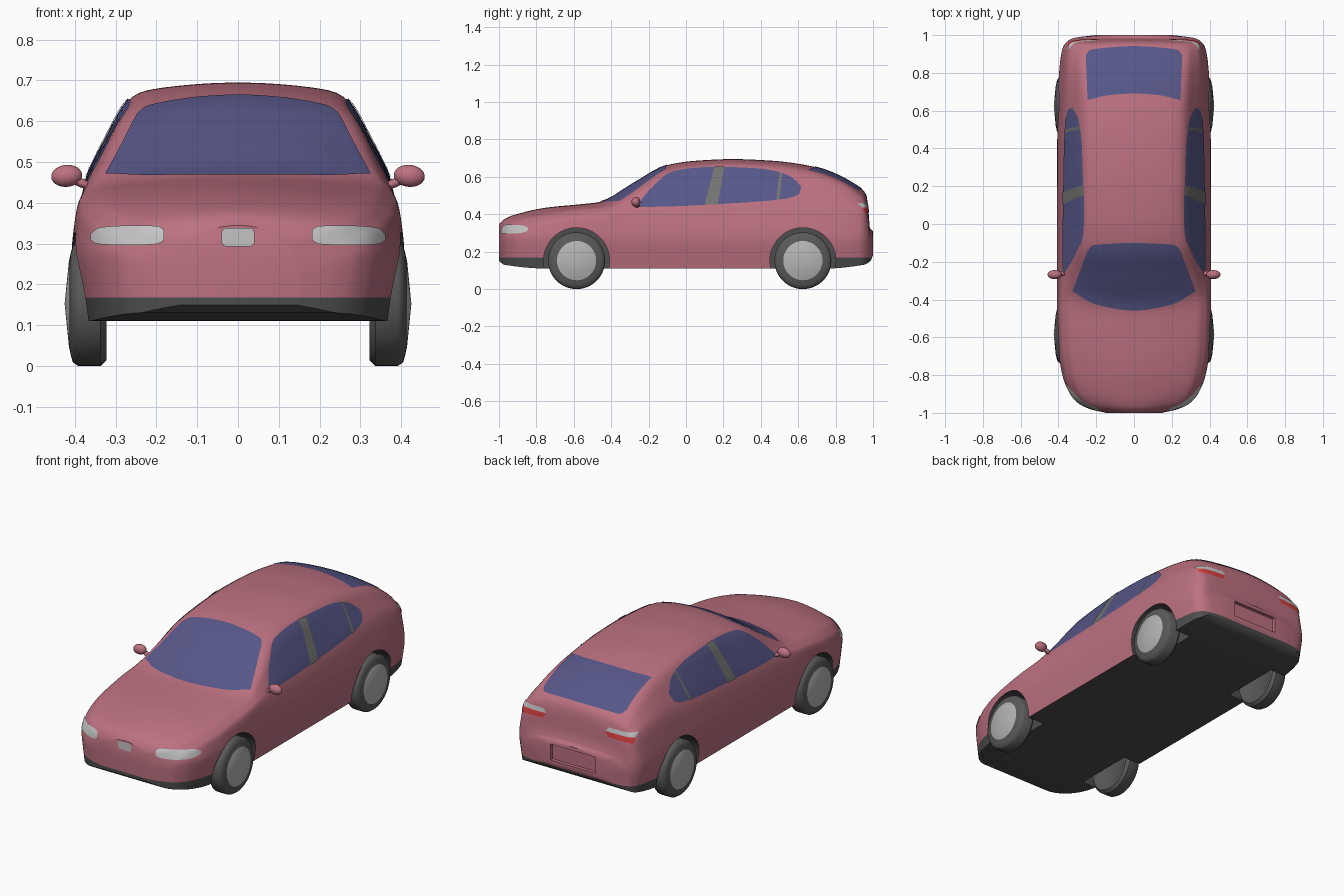
import bpy, bmesh, math
from mathutils import Vector
from mathutils.bvhtree import BVHTree

if "Cube" in bpy.data.objects:
    bpy.data.objects.remove(bpy.data.objects["Cube"])

def mat(name, rgb):
    m = bpy.data.materials.new(name)
    m.diffuse_color = (*rgb, 1)
    m.use_nodes = True
    m.node_tree.nodes["Principled BSDF"].inputs["Base Color"].default_value = m.diffuse_color
    return m

PAINT = mat("rose paint", (0.50, 0.165, 0.215))
GLASS = mat("blue glass", (0.095, 0.095, 0.25))
DARK = mat("dark trim", (0.075, 0.075, 0.075))
TYRE = mat("tyre grey", (0.10, 0.10, 0.10))
PILLAR = mat("pillar grey", (0.17, 0.17, 0.165))
SILVER = mat("silver", (0.46, 0.46, 0.46))
LAMP = mat("lamp white", (0.55, 0.55, 0.55))
RED = mat("lamp red", (0.66, 0.05, 0.05))

def curve(pts):
    """Smooth curve through (x, value) keys without overshoot."""
    n = len(pts)
    d = [(pts[i+1][1] - pts[i][1]) / (pts[i+1][0] - pts[i][0]) for i in range(n - 1)]
    m = [d[0]] + [2*a*b/(a+b) if a*b > 0 else 0 for a, b in zip(d, d[1:])] + [d[-1]]
    def f(x):
        x = min(max(x, pts[0][0]), pts[-1][0])
        i = 0
        while i < n - 2 and x > pts[i+1][0]:
            i += 1
        h = pts[i+1][0] - pts[i][0]
        t = (x - pts[i][0]) / h
        return ((2*t**3 - 3*t*t + 1)*pts[i][1] + (t**3 - 2*t*t + t)*h*m[i]
                + (3*t*t - 2*t**3)*pts[i+1][1] + (t**3 - t*t)*h*m[i+1])
    return f

def finish(name, bm, mats, angle=35):
    me = bpy.data.meshes.new(name)
    bm.to_mesh(me)
    bm.free()
    ob = bpy.data.objects.new(name, me)
    bpy.context.collection.objects.link(ob)
    for m in mats:
        me.materials.append(m)
    smooth(ob, angle)
    return ob

def smooth(ob, angle=35):
    bpy.ops.object.select_all(action='DESELECT')
    ob.select_set(True)
    bpy.context.view_layer.objects.active = ob
    bpy.ops.object.shade_smooth_by_angle(angle=math.radians(angle))

# Body curves along the length: centre top, roof edge, shoulder, floor, plan
top_z = curve([(-1, .345), (-.97, .375), (-.9, .402), (-.75, .435), (-.55, .455), (-.46, .466),
               (-.28, .566), (-.1, .663), (.05, .686), (.25, .695), (.45, .687), (.68, .655),
               (.94, .535), (.965, .5), (.975, .43), (.982, .33), (1, .31)])
edge_z = curve([(-1, .31), (-.95, .345), (-.85, .38), (-.6, .425), (-.4, .448), (-.3, .502),
                (-.1, .628), (.05, .658), (.25, .669), (.45, .661), (.68, .625), (.95, .49), (1, .28)])
edge_w = curve([(-1, .34), (-.6, .34), (-.4, .345), (-.3, .325), (-.1, .278), (.05, .266),
                (.5, .266), (.7, .275), (.95, .305), (1, .32)])
belt_z = curve([(-1, .27), (-.9, .325), (-.6, .385), (-.3, .42), (.3, .45), (.7, .475), (.95, .44), (1, .25)])
belt_w = curve([(-1, .39), (-.5, .395), (-.3, .387), (.4, .377), (.7, .37), (1, .38)])
floor_z = curve([(-1, .15), (-.97, .13), (-.75, .11), (.75, .11), (.95, .13), (.985, .15), (1, .18)])
plan = curve([(-1, .36), (-.98, .57), (-.95, .72), (-.9, .83), (-.8, .93), (-.65, .985), (-.4, 1),
              (.4, 1), (.7, .99), (.85, .965), (.93, .93), (.97, .86), (.985, .78), (1, .5)])

def section(y):
    """Half cross-section from floor centre to roof centre."""
    k, zt, zb = plan(y), top_z(y), floor_z(y)
    zr = min(edge_z(y), zt - .015)
    zs = min(belt_z(y), zr - .02)
    zm = min(.275, zs - .03)
    keys = [(0, zb), (.385*k, zb), (.411*k, zm), (belt_w(y)*k, zs), (edge_w(y)*k, zr)]
    pts = []
    for a, b, n in zip(keys, keys[1:], (4, 8, 7, 10)):
        pts += [Vector((a[0] + (b[0]-a[0])*i/n, a[1] + (b[1]-a[1])*i/n)) for i in range(n)]
    w = keys[4][0]
    pts += [Vector((w*(1 - i/12), zt + (zr - zt)*(1 - i/12)**2)) for i in range(13)]
    for _ in range(4):
        old = [p.copy() for p in pts]
        for i in range(5, len(pts) - 1):
            pts[i] = old[i]*.5 + (old[i-1] + old[i+1])*.25
    return pts

# Body shell lofted from the sections
bm = bmesh.new()
rings = []
N = 140
for j in range(N + 1):
    s = -1 + 2*j/N
    y = .75*math.sin(math.pi/2*s) + .25*s
    half = section(y)
    ring = [(p.x, p.y) for p in half] + [(-p.x, p.y) for p in half[-2:0:-1]]
    rings.append([bm.verts.new((x, y, z)) for x, z in ring])
for a, b in zip(rings, rings[1:]):
    for i in range(len(a)):
        k = (i + 1) % len(a)
        bm.faces.new((a[i], a[k], b[k], b[i]))
bm.faces.new(rings[0])
bm.faces.new(rings[-1])
bmesh.ops.bisect_plane(bm, geom=bm.verts[:] + bm.edges[:] + bm.faces[:], dist=1e-5,
                       plane_co=(0, 0, .168), plane_no=(0, 0, 1))
bmesh.ops.recalc_face_normals(bm, faces=bm.faces[:])
body = finish("car_body", bm, [PAINT, DARK])

# Cut wheel arches and the number plate recess
AXLES, HUB_Z, ARCH = (-.585, .625), .152, .176
cutters = []
for y in AXLES:
    for s in (1, -1):
        bpy.ops.mesh.primitive_cylinder_add(vertices=64, radius=ARCH, depth=.3,
            location=(s*.43, y, HUB_Z), rotation=(0, math.pi/2, 0))
        cutters.append(bpy.context.object)
bpy.ops.mesh.primitive_cube_add(size=1, location=(0, 1.03, .245))
bpy.context.object.scale = (.28, .1, .09)
cutters.append(bpy.context.object)
for c in cutters:
    c.name = "cutter"
    c.hide_render = True
    bpy.context.view_layer.objects.active = body
    mod = body.modifiers.new("cut", 'BOOLEAN')
    mod.operation, mod.object, mod.solver = 'DIFFERENCE', c, 'EXACT'
    bpy.ops.object.modifier_apply(modifier=mod.name)
for c in cutters:
    bpy.data.objects.remove(c)

# Dark bumper skirts, underside and wheel wells
for p in body.data.polygons:
    c, n = p.center, p.normal
    skirt = c.z < .168 and abs(c.y) > .7
    under = n.z < -.7 and c.z < .17
    well = any(math.hypot(c.y - y, c.z - HUB_Z) < ARCH + .001 for y in AXLES) \
        and abs(c.x) > .25 and (abs(n.x) < .5 or abs(c.x) < .3)
    p.material_index = 1 if skirt or under or well else 0
smooth(body)

bm = bmesh.new()
bm.from_mesh(body.data)
tree = BVHTree.FromBMesh(bm)
bm.free()

def decal(name, m, view, low, high, sides=(1,), lift=.003, cols=32, rows=10):
    """Thin skin between two outlines, projected on to the body."""
    def path(pts):
        k = len(pts) - 1
        fx, fy = (curve([(i/k, p[a]) for i, p in enumerate(pts)]) for a in (0, 1))
        return lambda t: Vector((fx(t), fy(t)))
    lo, hi = path(low), path(high)
    bm = bmesh.new()
    for s in sides:
        grid = []
        for i in range(cols + 1):
            a, b = lo(i/cols), hi(i/cols)
            col = []
            for j in range(rows + 1):
                u, v = a.lerp(b, j/rows)
                o, d = {'side': ((2*s, u, v), (-s, 0, 0)), 'front': ((s*u, -2, v), (0, 1, 0)),
                        'rear': ((s*u, 2, v), (0, -1, 0)), 'top': ((s*u, v, 2), (0, 0, -1))}[view]
                hit = tree.ray_cast(Vector(o), Vector(d))
                if hit[0] is None:
                    hit = tree.find_nearest(Vector(o) + Vector(d)*1.2)
                col.append(bm.verts.new(hit[0] + hit[1]*lift))
            grid.append(col)
        for a, b in zip(grid, grid[1:]):
            for j in range(rows):
                f = bm.faces.new((a[j], b[j], b[j+1], a[j+1]))
                f.normal_update()
                if f.normal.dot(Vector(d)) > 0:
                    f.normal_flip()
    bmesh.ops.remove_doubles(bm, verts=bm.verts[:], dist=1e-5)
    return finish(name, bm, [m], 60)

# Glass
decal("windscreen", GLASS, 'top',
      [(-.325, -.355), (-.2, -.425), (0, -.458), (.2, -.425), (.325, -.355)],
      [(-.245, -.14), (-.215, -.112), (0, -.1), (.215, -.112), (.245, -.14)])
decal("rear_window", GLASS, 'top',
      [(-.245, .655), (-.13, .682), (0, .69), (.13, .682), (.245, .655)],
      [(-.255, .89), (-.235, .918), (0, .94), (.235, .918), (.255, .89)])
decal("side_windows", GLASS, 'side',
      [(-.262, .437), (-.05, .442), (.2, .455), (.4, .468), (.56, .488), (.605, .51), (.615, .54)],
      [(-.262, .447), (-.17, .555), (-.06, .63), (.15, .652), (.4, .642), (.55, .605), (.615, .55)],
      (1, -1), cols=48)
# Door pillars over the side glass
decal("middle_pillars", PILLAR, 'side', [(.1, .448), (.17, .451)], [(.152, .652), (.205, .652)],
      (1, -1), .006, 4, 12)
decal("rear_pillars", PILLAR, 'side', [(.482, .476), (.5, .478)], [(.5, .622), (.515, .618)],
      (1, -1), .006, 3, 12)
# Lamps and grille badge plate
decal("headlights", LAMP, 'front', [(.18, .308), (.2, .298), (.27, .295), (.34, .298), (.358, .308)],
      [(.18, .332), (.2, .341), (.27, .342), (.34, .336), (.358, .322)], (1, -1), .004)
decal("grille", LAMP, 'front', [(-.04, .302), (-.03, .293), (.03, .293), (.04, .302)],
      [(-.04, .33), (-.03, .338), (.03, .338), (.04, .33)], (1,), .004)
decal("tail_lights_upper", LAMP, 'rear', [(.185, .44), (.345, .434)], [(.2, .462), (.345, .456)],
      (1, -1), .004)
decal("tail_lights_lower", RED, 'rear', [(.2, .412), (.345, .405)], [(.185, .44), (.345, .434)],
      (1, -1), .004)

# Wheels: profile turned around the axle
PROFILE = [(.335, 0), (.335, .09), (.322, .115), (.322, .138), (.337, .152), (.392, .152), (.405, .143),
           (.41, .125), (.414, .106), (.4145, .105), (.425, 0)]
for y, end in zip(AXLES, ("front", "rear")):
    for s, side in ((1, "right"), (-1, "left")):
        bm = bmesh.new()
        rs = [[bm.verts.new((s*x, y + r*math.cos(i*math.pi/24), HUB_Z + r*math.sin(i*math.pi/24)))
               for i in range(48)] for x, r in PROFILE]
        for q, (a, b) in enumerate(zip(rs, rs[1:])):
            for i in range(48):
                f = bm.faces.new((a[i], a[(i+1) % 48], b[(i+1) % 48], b[i]))
                f.material_index = 1 if q >= 9 else 0
        bmesh.ops.remove_doubles(bm, verts=bm.verts[:], dist=1e-5)
        bmesh.ops.recalc_face_normals(bm, faces=bm.faces[:])
        finish(f"{end}_{side}_wheel", bm, [TYRE, SILVER], 40)

# Door mirrors: pod and short arm
for s, side in ((1, "right"), (-1, "left")):
    for part, loc, size, tilt in (("mirror", (.42, -.268, .466), (.038, .024, .027), .1),
                                  ("mirror_arm", (.385, -.262, .449), (.026, .014, .011), -.4)):
        bpy.ops.mesh.primitive_uv_sphere_add(segments=24, ring_count=14, radius=1,
            location=(s*loc[0], loc[1], loc[2]), rotation=(0, s*tilt, 0))
        ob = bpy.context.object
        ob.name = f"{side}_{part}"
        ob.scale = size
        ob.data.materials.append(PAINT)
        smooth(ob, 60)
